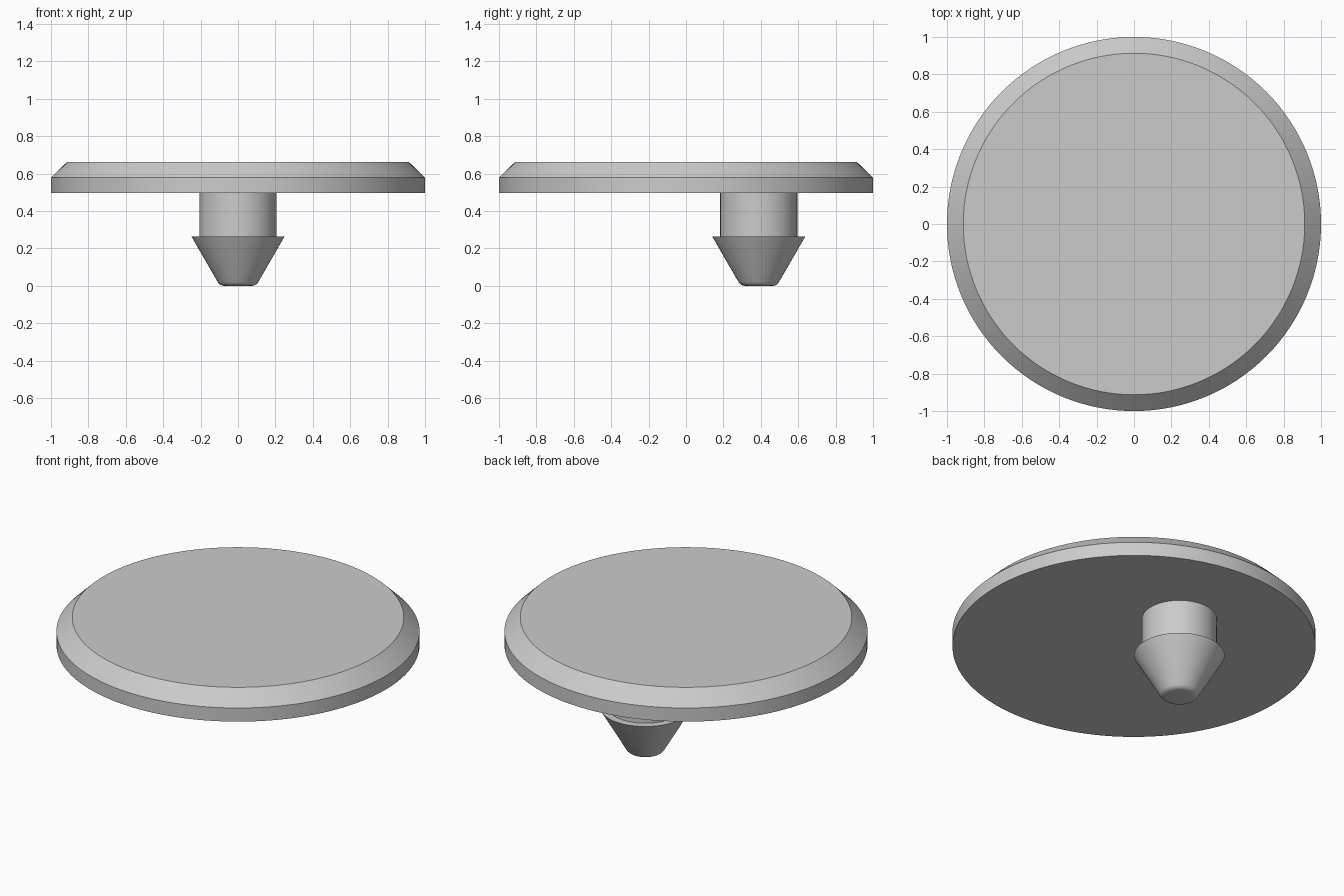
import bpy, bmesh
from math import sin, cos, tan, radians, pi
from mathutils import Vector

cube = bpy.data.objects.get("Cube")
if cube:
    bpy.data.objects.remove(cube, do_unlink=True)

# Single plain grey plastic
grey = bpy.data.materials.new("light_grey")
grey.use_nodes = True
colour = (0.6, 0.6, 0.6, 1)
grey.diffuse_color = colour
grey.node_tree.nodes["Principled BSDF"].inputs["Base Color"].default_value = colour


def lathe(name, profile, segments, location=(0, 0, 0)):
    """Revolve a (radius, z) profile around the vertical axis."""
    bm = bmesh.new()
    verts = [bm.verts.new((r, 0, z)) for r, z in profile]
    edges = [bm.edges.new(pair) for pair in zip(verts, verts[1:])]
    bmesh.ops.spin(bm, geom=verts + edges, axis=(0, 0, 1), cent=(0, 0, 0),
                   angle=2 * pi, steps=segments, use_duplicate=False)
    bmesh.ops.remove_doubles(bm, verts=bm.verts[:], dist=1e-5)
    bmesh.ops.recalc_face_normals(bm, faces=bm.faces[:])
    mesh = bpy.data.meshes.new(name)
    bm.to_mesh(mesh)
    bm.free()
    mesh.materials.append(grey)
    obj = bpy.data.objects.new(name, mesh)
    obj.location = location
    bpy.context.collection.objects.link(obj)
    bpy.ops.object.select_all(action='DESELECT')
    obj.select_set(True)
    bpy.context.view_layer.objects.active = obj
    bpy.ops.object.shade_smooth_by_angle(angle=radians(30))
    return obj


# Round cap with a chamfered upper rim
cap_bottom, cap_top = 0.495, 0.663
lathe("cap_disc", [(0, cap_bottom), (1, cap_bottom), (1, 0.578),
                   (0.913, cap_top), (0, cap_top)], 128)

# Off-centre push pin: rounded tip, flared barb and straight stem
barb_radius, barb_z, stem_radius = 0.249, 0.264, 0.206
fillet = 0.04
tip_radius = barb_radius - barb_z * tan(radians(30))
centre = Vector((tip_radius - fillet * tan(radians(30)), fillet))
tip = [(centre.x + fillet * sin(a), centre.y - fillet * cos(a))
       for a in (radians(10 * i) for i in range(7))]
lathe("push_pin", [(0, 0)] + tip + [(barb_radius, barb_z), (stem_radius, barb_z),
                                    (stem_radius, cap_bottom + 0.01),
                                    (0, cap_bottom + 0.01)],
      64, (0, 0.389, 0))
